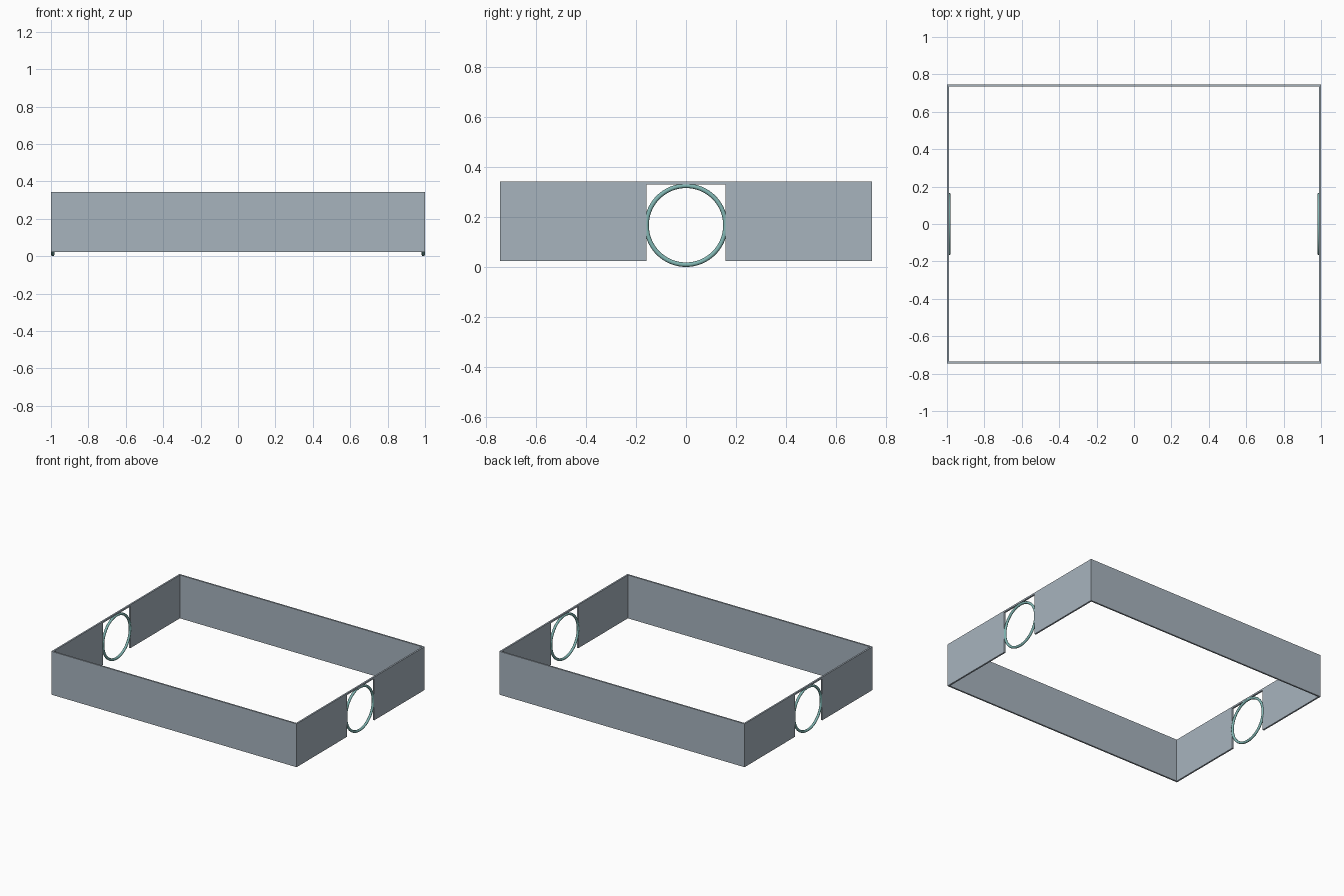
import bpy, math

if "Cube" in bpy.data.objects:
    bpy.data.objects.remove(bpy.data.objects["Cube"])

def material(name, rgb):
    m = bpy.data.materials.new(name)
    m.diffuse_color = (*rgb, 1)
    m.use_nodes = True
    m.node_tree.nodes["Principled BSDF"].inputs["Base Color"].default_value = m.diffuse_color
    return m

grey = material("blue_grey", (0.39, 0.456, 0.515))
teal = material("teal", (0.22, 0.47, 0.45))

X, Y, T = 1.0, 0.746, 0.012      # outer half sizes, wall thickness
Z0, Z1 = 0.023, 0.342            # wall bottom and top
GAP, LINTEL = 0.158, 0.33        # opening half width and top

def box(name, x0, x1, y0, y1, z0, z1):
    v = [(x, y, z) for x in (x0, x1) for y in (y0, y1) for z in (z0, z1)]
    f = [(0, 1, 3, 2), (4, 6, 7, 5), (0, 4, 5, 1), (2, 3, 7, 6), (0, 2, 6, 4), (1, 5, 7, 3)]
    me = bpy.data.meshes.new(name)
    me.from_pydata(v, [], f)
    me.materials.append(grey)
    bpy.context.collection.objects.link(bpy.data.objects.new(name, me))

# long front and back walls
for name, s in (("front", -1), ("back", 1)):
    a, b = sorted((s * Y, s * (Y - T)))
    box(name + "_wall", -X, X, a, b, Z0, Z1)

# side walls with a square-topped opening, each holding a ring
for name, s in (("left", -1), ("right", 1)):
    a, b = sorted((s * X, s * (X - T)))
    box(name + "_wall_front", a, b, -Y + T, -GAP, Z0, Z1)
    box(name + "_wall_back", a, b, GAP, Y - T, Z0, Z1)
    box(name + "_lintel", a, b, -GAP, GAP, LINTEL, Z1)
    bpy.ops.mesh.primitive_torus_add(
        major_segments=64, minor_segments=16, major_radius=0.158, minor_radius=0.009,
        location=(s * (X - 0.0095), 0, 0.167), rotation=(0, math.pi / 2, 0))
    ring = bpy.context.object
    ring.name = name + "_ring"
    ring.data.materials.append(teal)
    bpy.ops.object.shade_smooth()
